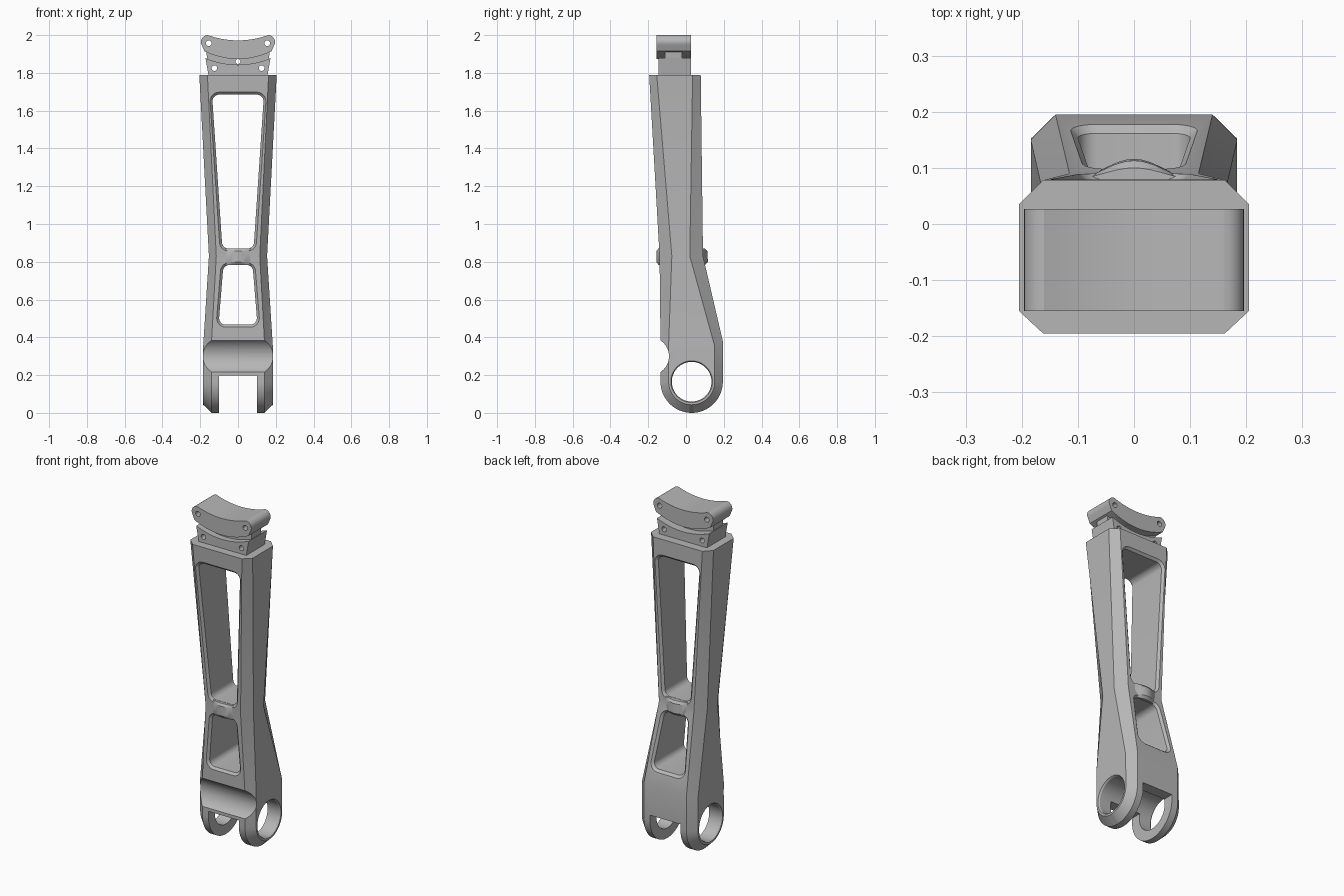
import bpy, bmesh
from math import sin, cos, pi, radians

cube = bpy.data.objects.get("Cube")
if cube:
    bpy.data.objects.remove(cube, do_unlink=True)

grey = bpy.data.materials.new("satin grey")
grey.use_nodes = True
GREY = (0.47, 0.47, 0.47, 1)
grey.diffuse_color = GREY
grey.node_tree.nodes["Principled BSDF"].inputs["Base Color"].default_value = GREY


def loft(name, rings):
    """Skin a stack of equally long point rings and close both ends."""
    bm = bmesh.new()
    rows = [[bm.verts.new(p) for p in ring] for ring in rings]
    n = len(rows[0])
    for a, b in zip(rows, rows[1:]):
        for i in range(n):
            j = (i + 1) % n
            bm.faces.new((a[i], a[j], b[j], b[i]))
    bm.faces.new(rows[0])
    bm.faces.new(rows[-1])
    bmesh.ops.remove_doubles(bm, verts=bm.verts, dist=1e-5)
    bmesh.ops.dissolve_degenerate(bm, edges=bm.edges, dist=1e-6)
    bmesh.ops.recalc_face_normals(bm, faces=bm.faces)
    mesh = bpy.data.meshes.new(name)
    bm.to_mesh(mesh)
    bm.free()
    mesh.materials.append(grey)
    ob = bpy.data.objects.new(name, mesh)
    bpy.context.collection.objects.link(ob)
    return ob


def slab(name, outline, y0, y1):
    """Extrude an XZ outline along y."""
    return loft(name, [[(x, y, z) for x, z in outline] for y in (y0, y1)])


def rod(x0, rs, centre, axis="x", steps=40):
    """Turned cutter: (position, radius) pairs along x or y."""
    u, v = centre
    rings = []
    for pos, r in rs:
        pts = [(u + r * cos(2 * pi * k / steps), v + r * sin(2 * pi * k / steps)) for k in range(steps)]
        rings.append([(pos + x0, p, q) if axis == "x" else (p, pos + x0, q) for p, q in pts])
    return loft("cutter", rings)


def cut(ob, cutters):
    bpy.context.view_layer.objects.active = ob
    for c in cutters:
        m = ob.modifiers.new("cut", "BOOLEAN")
        m.operation = "DIFFERENCE"
        m.solver = "EXACT"
        m.object = c
        bpy.ops.object.modifier_apply(modifier=m.name)
        bpy.data.objects.remove(c, do_unlink=True)


def smooth(ob):
    bpy.ops.object.select_all(action="DESELECT")
    ob.select_set(True)
    bpy.context.view_layer.objects.active = ob
    bpy.ops.object.shade_smooth_by_angle(angle=radians(25))


# Arm body: chamfered sections running down into the rounded fork end
def section(hx, fx, front, front_in, back, back_in, z, z_in):
    return [(-fx, front, z), (fx, front, z), (hx, front_in, z_in), (hx, back_in, z_in),
            (fx, back, z), (-fx, back, z), (-hx, back_in, z_in), (-hx, front_in, z_in)]


TOP, WAIST, HIP = 1.79, 0.83, 0.38
PIVOT_Y, PIVOT_Z, R, R_IN = 0.03, 0.165, 0.165, 0.122
rings = [section(0.205, 0.162, -0.195, -0.155, 0.078, 0.035, TOP, TOP),
         section(0.154, 0.115, -0.14, -0.075, 0.09, 0.02, WAIST, WAIST),
         section(0.184, 0.14, -0.135, -0.092, 0.195, 0.15, HIP, 0.36)]
for k in range(17):
    a = k / 16 * pi / 2
    rings.append(section(0.184, 0.14, PIVOT_Y - R * cos(a), PIVOT_Y - R_IN * cos(a),
                         PIVOT_Y + R * cos(a), PIVOT_Y + R_IN * cos(a),
                         PIVOT_Z - R * sin(a), PIVOT_Z - R_IN * sin(a)))
# the last ring folds shut on the centre line
rings_open, end = rings[:-1], rings[-1]
bm_ring = section(0.184, 0.14, PIVOT_Y - 0.001, PIVOT_Y - 0.001, PIVOT_Y + 0.001, PIVOT_Y + 0.001,
                  end[0][2], end[2][2])
body = loft("arm_body", rings_open + [bm_ring])


# Windows with chamfered rims on both sides
def rounded(w0, w1, z0, z1, r, d):
    r += d
    pts = []
    for sx, w, z, sz, start in ((1, w0, z0, -1, -90), (1, w1, z1, 1, 0),
                                (-1, w1, z1, 1, 90), (-1, w0, z0, -1, 180)):
        cx, cz = sx * (w + d - r), z + sz * (d - r)
        for k in range(7):
            a = radians(start + 15 * k)
            pts.append((cx + r * cos(a), cz + r * sin(a)))
    return pts


def window(w0, w1, z0, z1, za, zb, fronts, backs):
    def at(pair, z):
        return pair[0] + (pair[1] - pair[0]) * (z - za) / (zb - za)
    rings = []
    for pair, side, order in ((fronts, 1, (-0.018, 0.013)), (backs, -1, (0.013, -0.018))):
        for depth in order:
            outline = rounded(w0, w1, z0, z1, 0.035, 0.013 - depth)
            rings.append([(x, at(pair, z) + side * depth, z) for x, z in outline])
    return loft("cutter", rings)


upper = window(0.085, 0.135, 0.87, 1.685, WAIST, TOP, (-0.14, -0.195), (0.09, 0.078))
lower = window(0.1, 0.08, 0.467, 0.783, HIP, WAIST, (-0.135, -0.14), (0.195, 0.09))

# Fork slot, pivot bore and front relief groove
slot = slab("cutter", [(-0.1, -0.1), (0.1, -0.1), (0.1, 0.197), (-0.1, 0.197)], -0.4, 0.4)
bore = rod(0, [(-0.2, 0.12), (-0.175, 0.105), (0.175, 0.105), (0.2, 0.12)], (PIVOT_Y, PIVOT_Z), steps=64)
groove = rod(0, [(-0.3, 0.1), (0.3, 0.1)], (-0.19, 0.3), steps=64)
cut(body, [upper, lower, slot, bore, groove])
smooth(body)

# Waist bar: gently bowed outward at front and back
xs = [-0.11 + 0.22 * k / 16 for k in range(17)]


def bowed(front, back, z):
    def bow(x):
        return cos(x / 0.11 * pi / 2) ** 2
    return ([(x, -0.13 - (front - 0.13) * bow(x), z) for x in xs]
            + [(x, 0.08 + (back - 0.08) * bow(x), z) for x in reversed(xs)])


bar = loft("waist_bar", [bowed(0.145, 0.102, 0.784), bowed(0.157, 0.116, 0.8),
                         bowed(0.157, 0.113, 0.856), bowed(0.147, 0.1, 0.869)])
smooth(bar)


# Saddle clamp: curved top block, recessed neck and base block
def dish(w, mid, edge, steps=24):
    return [(w * (2 * k / steps - 1), mid + (edge - mid) * (2 * k / steps - 1) ** 2) for k in range(steps + 1)]


def hole(x, z, r=0.015):
    return rod(0, [(-0.3, r), (0.3, r)], (x, z), axis="y", steps=20)


ear = [(0.16 + 0.036 * cos(radians(a)), 1.964 + 0.036 * sin(radians(a))) for a in range(75, -31, -15)]
outline = (dish(0.16, 1.972, 2.0) + ear + dish(0.178, 1.873, 1.915)[::-1]
           + [(-x, z) for x, z in reversed(ear)])
saddle = slab("saddle_block", outline, -0.155, 0.027)
cut(saddle, [hole(s * 0.155, 1.957) for s in (-1, 1)])

neck = slab("saddle_neck", dish(0.168, 1.885, 1.925) + dish(0.163, 1.82, 1.86)[::-1], -0.11, -0.022)
cut(neck, [hole(0, 1.86, 0.013)])

base = slab("saddle_base", dish(0.172, 1.843, 1.878) + [(0.155, 1.78), (-0.155, 1.78)], -0.146, 0.027)
cut(base, [hole(s * 0.125, 1.825) for s in (-1, 1)])

for part in (saddle, neck, base):
    smooth(part)
